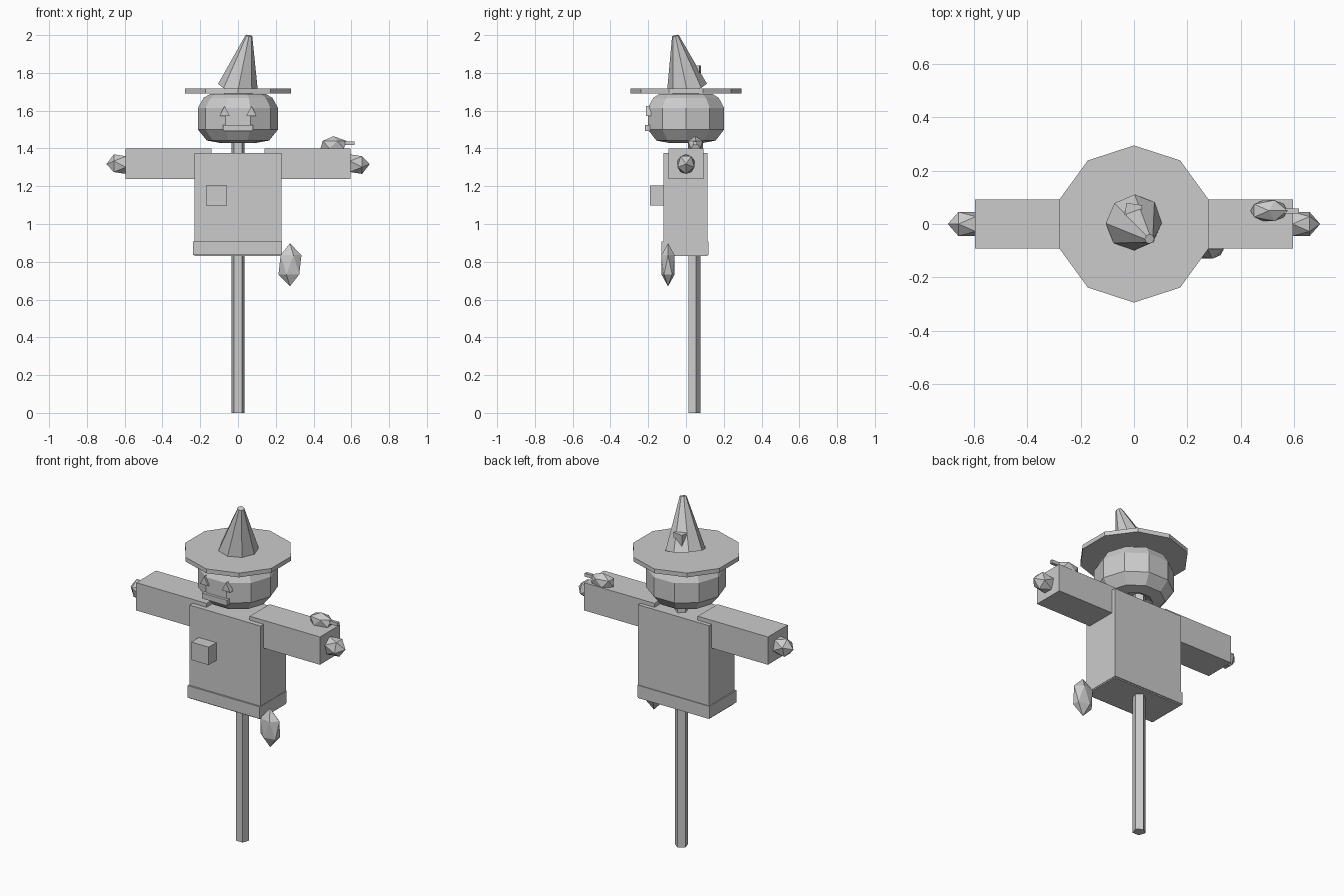
import bpy, bmesh, math
from mathutils import Matrix, Vector

cube = bpy.data.objects.get("Cube")
if cube:
    bpy.data.objects.remove(cube, do_unlink=True)

# Single plain material
GREY = (0.6, 0.6, 0.6, 1)
mat = bpy.data.materials.new("plain grey")
mat.use_nodes = True
mat.diffuse_color = GREY
bsdf = next(n for n in mat.node_tree.nodes if n.type == 'BSDF_PRINCIPLED')
bsdf.inputs["Base Color"].default_value = GREY


def finish(name, bm):
    bmesh.ops.recalc_face_normals(bm, faces=bm.faces)
    mesh = bpy.data.meshes.new(name)
    bm.to_mesh(mesh)
    bm.free()
    mesh.materials.append(mat)
    obj = bpy.data.objects.new(name, mesh)
    bpy.context.scene.collection.objects.link(obj)
    return obj


def box(name, x, y, z, turn=0):
    """Box between the given (low, high) ranges, turned about its own z."""
    mid = Vector([(a + b) / 2 for a, b in (x, y, z)])
    size = [b - a for a, b in (x, y, z)]
    bm = bmesh.new()
    bmesh.ops.create_cube(bm, size=1, matrix=Matrix.Translation(mid)
                          @ Matrix.Rotation(turn, 4, 'Z') @ Matrix.Diagonal((*size, 1)))
    return finish(name, bm)


def cone(name, start, end, r1, r2, sides):
    """Cone or prism between two points."""
    a, b = Vector(start), Vector(end)
    tilt = Vector((0, 0, 1)).rotation_difference(b - a).to_matrix().to_4x4()
    bm = bmesh.new()
    bmesh.ops.create_cone(bm, cap_ends=True, segments=sides, radius1=r1, radius2=r2,
                          depth=(b - a).length,
                          matrix=Matrix.Translation((a + b) / 2) @ tilt)
    return finish(name, bm)


def lump(name, centre, radii, turn=Matrix.Identity(4)):
    """Stretched twenty-sided solid."""
    bm = bmesh.new()
    bmesh.ops.create_icosphere(bm, subdivisions=1, radius=1,
                               matrix=Matrix.Translation(centre)
                               @ Matrix.Diagonal((*radii, 1)) @ turn)
    return finish(name, bm)


def lathe(name, profile, sides):
    """Spin a (radius, height) profile about z."""
    bm = bmesh.new()
    rings = []
    for r, z in profile:
        angles = [i * math.tau / sides for i in range(sides)]
        rings.append([bm.verts.new((r * math.cos(a), r * math.sin(a), z)) for a in angles])
    for low, high in zip(rings, rings[1:]):
        for i in range(sides):
            j = (i + 1) % sides
            bm.faces.new((low[i], low[j], high[j], high[i]))
    bm.faces.new(rings[0])
    bm.faces.new(rings[-1])
    return finish(name, bm)


# Post and body
post = cone("post", (0, 0.042, 0), (0, 0.042, 1.5), 0.0355, 0.0355, 5)
box("torso", (-0.23, 0.23), (-0.12, 0.115), (0.83, 1.377))
box("hem", (-0.237, 0.232), (-0.13, 0.12), (0.837, 0.907))
box("chest_patch", (-0.17, -0.057), (-0.19, -0.11), (1.098, 1.203))

# Arms and hands
along_x = Matrix.Rotation(math.pi / 2, 4, 'Y')
for side, s in (("left", 1), ("right", -1)):
    box(side + "_arm", sorted((s * 0.14, s * 0.596)), (-0.092, 0.092), (1.237, 1.4))
    lump(side + "_hand", (s * 0.625, 0, 1.317), (0.072, 0.053, 0.058), along_x)

# Pumpkin head with eyes and mouth
lathe("head", [(0.06, 1.45), (0.1, 1.43), (0.165, 1.442), (0.212, 1.5),
               (0.212, 1.615), (0.182, 1.668), (0.15, 1.687), (0.06, 1.69)], 10)
for side, s in (("left", 1), ("right", -1)):
    bm = bmesh.new()
    tri = [bm.verts.new((s * 0.071 + dx, -0.213, z))
           for dx, z in ((-0.027, 1.573), (0.027, 1.573), (0, 1.624))]
    face = bm.faces.new(tri)
    ext = bmesh.ops.extrude_face_region(bm, geom=[face], use_keep_orig=True)
    new = [v for v in ext["geom"] if isinstance(v, bmesh.types.BMVert)]
    bmesh.ops.translate(bm, verts=new, vec=(0, 0.028, 0))
    finish(side + "_eye", bm)
box("mouth", (-0.08, 0.08), (-0.218, -0.185), (1.493, 1.525))

# Pointed hat with a patch at the back
cone("hat_brim", (0, 0, 1.692), (0, 0, 1.717), 0.294, 0.294, 10)
cone("hat_point", (0, 0.005, 1.72), (0.058, -0.056, 1.997), 0.108, 0.018, 8)
box("hat_patch", (-0.032, 0.028), (0.03, 0.075), (1.765, 1.838), -0.15)

# Bird on the left arm, and the hanging sack
lump("bird_body", (0.505, 0.05, 1.42), (0.077, 0.046, 0.045))
box("bird_beak", (0.555, 0.617), (0.04, 0.058), (1.417, 1.437))
lump("hanging_sack", (0.275, -0.095, 0.784), (0.068, 0.041, 0.114))
